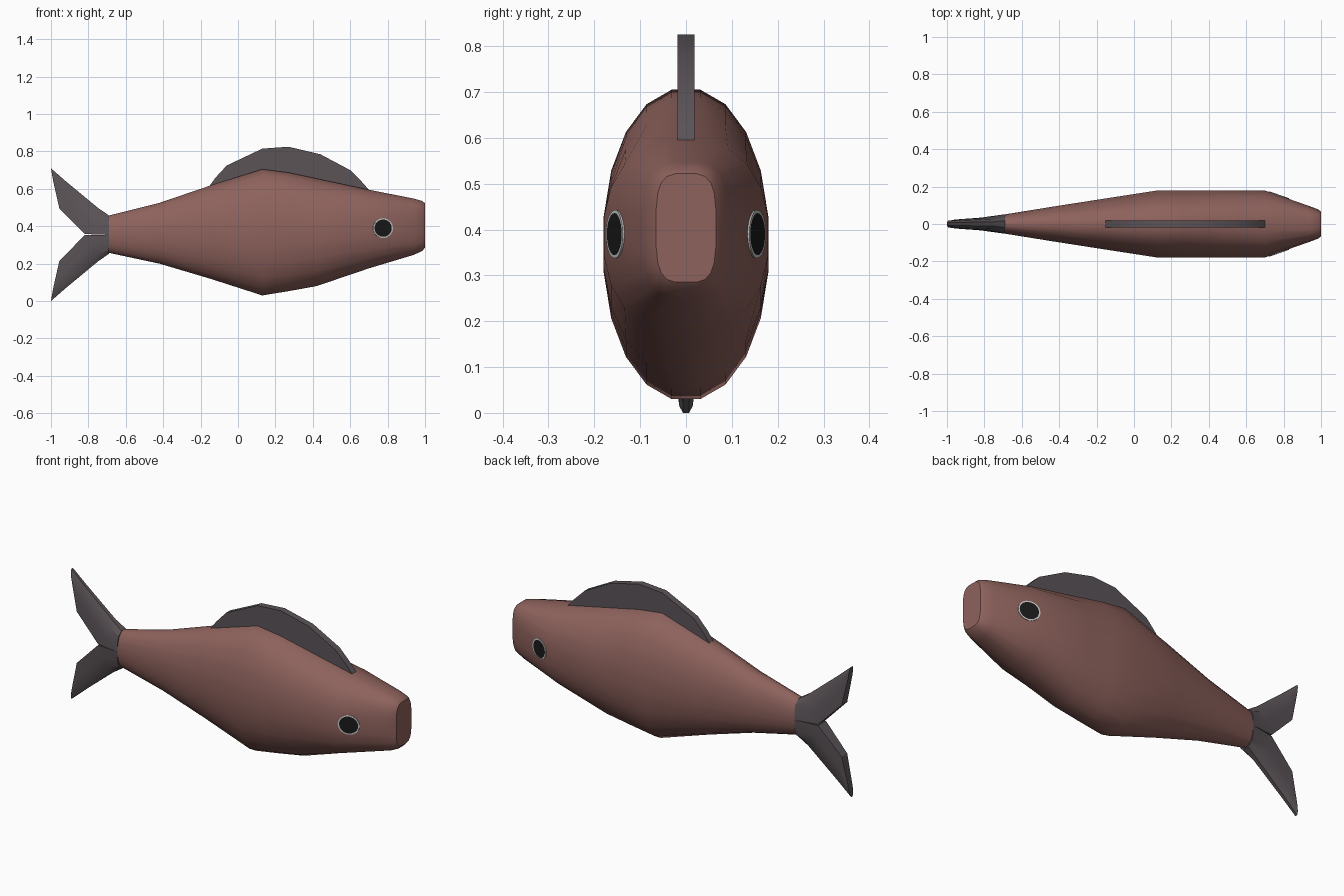
import bpy, bmesh, math
from mathutils import Vector
from mathutils.bvhtree import BVHTree

if "Cube" in bpy.data.objects:
    bpy.data.objects.remove(bpy.data.objects["Cube"])


def material(name, rgb):
    m = bpy.data.materials.new(name)
    m.diffuse_color = (*rgb, 1)
    m.use_nodes = True
    m.node_tree.nodes["Principled BSDF"].inputs["Base Color"].default_value = m.diffuse_color
    return m


SKIN = material("red_brown_skin", (0.27, 0.122, 0.108))
FIN = material("dark_grey_fin", (0.105, 0.088, 0.097))
BLACK = material("eye_black", (0.01, 0.01, 0.01))
WHITE = material("eye_white", (0.55, 0.55, 0.55))


def finish(bm, name, mats, angle=35):
    bmesh.ops.recalc_face_normals(bm, faces=bm.faces)
    me = bpy.data.meshes.new(name)
    bm.to_mesh(me)
    bm.free()
    for m in mats:
        me.materials.append(m)
    ob = bpy.data.objects.new(name, me)
    bpy.context.collection.objects.link(ob)
    bpy.ops.object.select_all(action='DESELECT')
    ob.select_set(True)
    bpy.context.view_layer.objects.active = ob
    bpy.ops.object.shade_smooth_by_angle(angle=math.radians(angle))
    return ob


def loft(bm, rings):
    loops = [[bm.verts.new(p) for p in r] for r in rings]
    n = len(loops[0])
    for a, b in zip(loops, loops[1:]):
        for i in range(n):
            j = (i + 1) % n
            bm.faces.new((a[i], a[j], b[j], b[i]))
    bm.faces.new(loops[0])
    bm.faces.new(loops[-1])


# Body: rounded cross-sections (x, bottom z, top z, half width, squareness)
STATIONS = [(-0.70, 0.26, 0.455, 0.05, 2.1), (-0.42, 0.20, 0.525, 0.095, 2.1),
            (-0.15, 0.12, 0.617, 0.137, 2.1), (0.13, 0.03, 0.705, 0.18, 2.1),
            (0.27, 0.053, 0.687, 0.18, 2.1), (0.42, 0.08, 0.655, 0.18, 2.1),
            (0.70, 0.175, 0.595, 0.179, 2.3), (0.94, 0.247, 0.548, 0.095, 3.0),
            (0.985, 0.268, 0.535, 0.078, 3.4), (1.0, 0.285, 0.522, 0.065, 3.6)]
SIDES = 20


def section(x, z0, z1, w, e):
    pts = []
    for i in range(SIDES):
        a = 2 * math.pi * (i + 0.5) / SIDES
        c, s = math.cos(a), math.sin(a)
        c = math.copysign(abs(c) ** (2 / e), c) / math.cos(math.pi / SIDES) ** (2 / e)
        s = math.copysign(abs(s) ** (2 / e), s) / math.cos(math.pi / SIDES) ** (2 / e)
        pts.append((x, w * c, (z0 + z1) / 2 + (z1 - z0) / 2 * s))
    return pts


bm = bmesh.new()
loft(bm, [section(*s) for s in STATIONS])
bmesh.ops.recalc_face_normals(bm, faces=bm.faces)
surface = BVHTree.FromBMesh(bm)
finish(bm, "body", [SKIN])

# Back fin: flat extruded arc sunk into the body
ARC = [(-0.16, 0.605), (-0.12, 0.66), (-0.06, 0.725), (0.13, 0.815), (0.27, 0.825),
       (0.44, 0.785), (0.60, 0.70), (0.66, 0.64), (0.70, 0.595),
       (0.66, 0.57), (0.42, 0.61), (0.13, 0.64), (-0.12, 0.58)]
bm = bmesh.new()
loft(bm, [[(x, y, z) for x, z in ARC] for y in (-0.018, 0.018)])
finish(bm, "back_fin", [FIN])

# Tail lobes: (outer x, z, inner x, z, half thickness), mirrored about mid height
MID = 0.355
LOBE = [(-0.69, 0.458, -0.69, MID, 0.052), (-0.745, 0.495, -0.82, MID + 0.003, 0.034),
        (-0.92, 0.64, -0.955, 0.495, 0.024), (-1.0, 0.71, -0.988, 0.64, 0.018)]
for name, flip in (("upper_tail_lobe", 1), ("lower_tail_lobe", -1)):
    bm = bmesh.new()
    rings = []
    for ox, oz, ix, iz, t in LOBE:
        ring = []
        for f, k in ((0, 0.35), (0.2, 0.8), (0.55, 1), (1, 1),
                     (1, -1), (0.55, -1), (0.2, -0.8), (0, -0.35)):
            z = oz + (iz - oz) * f
            ring.append((ox + (ix - ox) * f, t * k, MID + flip * (z - MID)))
        rings.append(ring)
    loft(bm, rings)
    finish(bm, name, [FIN], 25)

# Eyes: thin round plates laid onto the body, white rim and black pupil
for name, side in (("left_eye", 1), ("right_eye", -1)):
    bm = bmesh.new()

    def spot(r, a):
        o = Vector((0.776 + r * math.cos(a), side, 0.39 + r * math.sin(a)))
        hit = surface.ray_cast(o, Vector((0, -side, 0)))[0]
        return bm.verts.new(hit + Vector((0, side * 0.004, 0)))

    N = 24
    centre = spot(0, 0)
    rings = [[spot(r, 2 * math.pi * i / N) for i in range(N)] for r in (0.023, 0.046, 0.053)]
    for i in range(N):
        j = (i + 1) % N
        bm.faces.new((centre, rings[0][i], rings[0][j]))
        for k in (0, 1):
            f = bm.faces.new((rings[k][i], rings[k + 1][i], rings[k + 1][j], rings[k][j]))
            f.material_index = k
    bmesh.ops.recalc_face_normals(bm, faces=bm.faces)
    bmesh.ops.solidify(bm, geom=bm.faces[:], thickness=0.006)
    finish(bm, name, [BLACK, WHITE])
